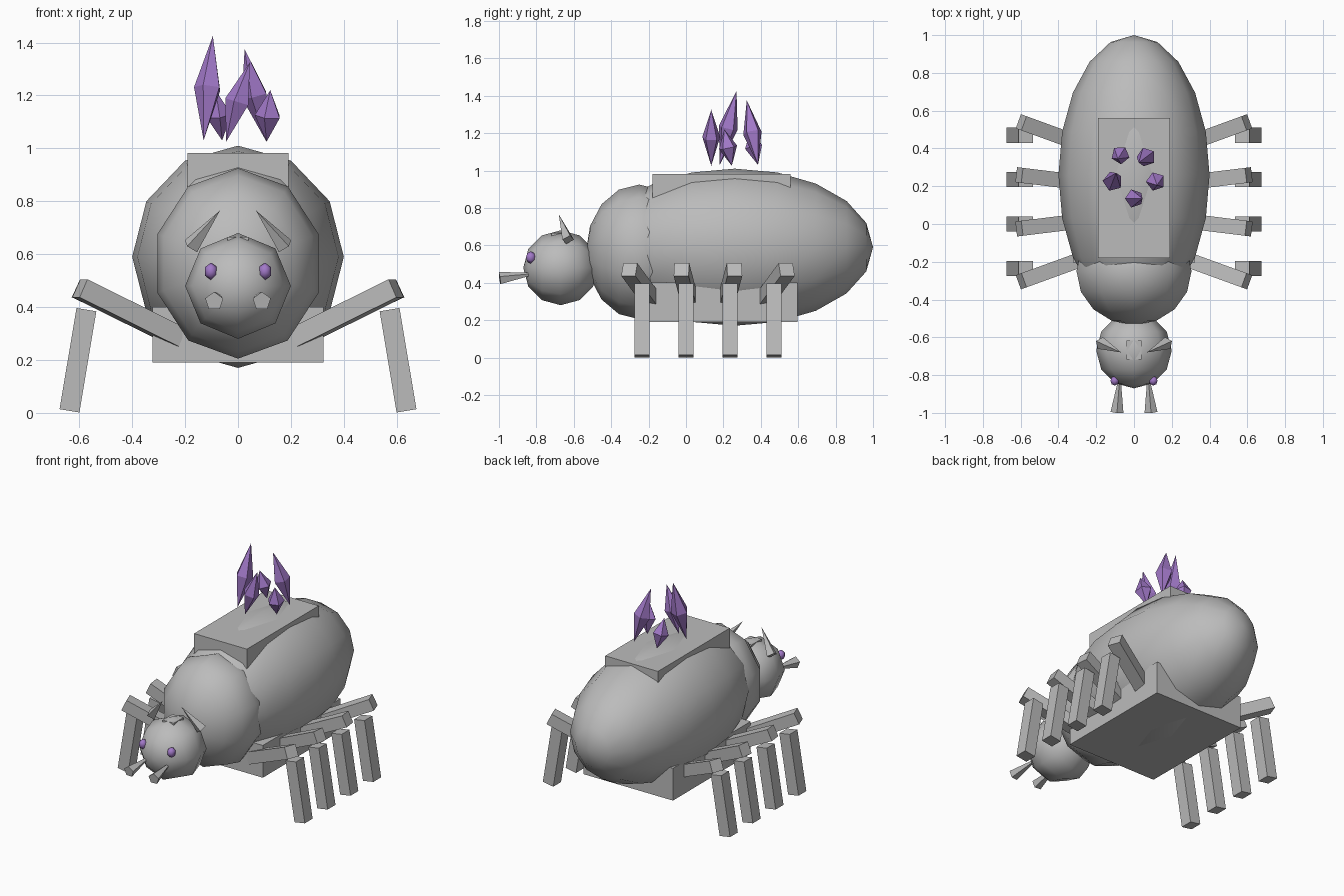
import bpy, bmesh, math
from mathutils import Vector, Matrix, Euler

if "Cube" in bpy.data.objects:
    bpy.data.objects.remove(bpy.data.objects["Cube"])


def material(name, rgb):
    m = bpy.data.materials.new(name)
    m.diffuse_color = (*rgb, 1)
    m.use_nodes = True
    m.node_tree.nodes["Principled BSDF"].inputs["Base Color"].default_value = m.diffuse_color
    return m


GREY = material("stone grey", (0.5, 0.5, 0.5))
PURPLE = material("crystal purple", (0.36, 0.19, 0.58))


def finish(name, bm, mat, smooth=False):
    bmesh.ops.recalc_face_normals(bm, faces=bm.faces)
    me = bpy.data.meshes.new(name)
    for f in bm.faces:
        f.smooth = smooth
    bm.to_mesh(me)
    bm.free()
    me.materials.append(mat)
    ob = bpy.data.objects.new(name, me)
    bpy.context.collection.objects.link(ob)
    return ob


def box(name, centre, size, rot=(0, 0, 0)):
    bm = bmesh.new()
    mat = (Matrix.Translation(centre) @ Euler(rot).to_matrix().to_4x4()
           @ Matrix.Diagonal((*size, 1)))
    bmesh.ops.create_cube(bm, size=1, matrix=mat)
    return finish(name, bm, GREY)


def spindle(name, stations, segs, matrix, mat, smooth=False):
    """Turned solid: stations are (height, radius); radius 0 makes a pole."""
    bm = bmesh.new()
    loops = []
    for h, r in stations:
        n = segs if r > 0 else 1
        loops.append([bm.verts.new(matrix @ Vector((
            r * math.sin(2 * math.pi * i / segs),
            r * math.cos(2 * math.pi * i / segs), h))) for i in range(n)])
    for a, b in zip(loops, loops[1:]):
        for i in range(segs):
            j = (i + 1) % segs
            quad = [a[i % len(a)], a[j % len(a)], b[j % len(b)], b[i % len(b)]]
            bm.faces.new(list(dict.fromkeys(quad)))
    for end in (loops[0], loops[-1]):
        if len(end) > 1:
            bm.faces.new(end)
    return finish(name, bm, mat, smooth)


def ellipsoid(name, centre, radii, segs, rings, mat=GREY):
    # poles lie along y, first vertex of each ring points up
    rx, ry, rz = radii
    frame = Matrix(((rx, 0, 0, centre[0]), (0, 0, -ry, centre[1]),
                    (0, rz, 0, centre[2]), (0, 0, 0, 1)))
    st = [(-math.cos(math.pi * k / rings),
           math.sin(math.pi * k / rings) if 0 < k < rings else 0)
          for k in range(rings + 1)]
    return spindle(name, st, segs, frame, mat, True)


def between(p, q):
    d = Vector(q) - Vector(p)
    return Matrix.Translation(p) @ d.to_track_quat('Z', 'Y').to_matrix().to_4x4(), d.length


def cone(name, base, tip, r, segs):
    frame, length = between(base, tip)
    spindle(name, [(0, r), (length, 0)], segs, frame, GREY)


# Body
ellipsoid("abdomen", (0, 0.26, 0.59), (0.4, 0.74, 0.42), 12, 10)
ellipsoid("thorax", (0, -0.25, 0.565), (0.32, 0.285, 0.36), 10, 8)
ellipsoid("head", (0, -0.67, 0.48), (0.2, 0.2, 0.2), 8, 6)
box("head_crest", (0, -0.668, 0.63), (0.08, 0.1, 0.07))
box("back_plate", (0, 0.19, 0.905), (0.38, 0.74, 0.155))
box("belly_plate", (0, 0.195, 0.295), (0.645, 0.8, 0.21))

# Paired head parts and legs
for s, side in ((-1, "left"), (1, "right")):
    ellipsoid(f"{side}_eye", (s * 0.102, -0.83, 0.535), (0.026, 0.026, 0.033), 6, 4, PURPLE)
    cone(f"{side}_mandible", (s * 0.09, -0.996, 0.422), (s * 0.073, -0.78, 0.452), 0.036, 5)
    cone(f"{side}_horn", (s * 0.178, -0.63, 0.63), (s * 0.068, -0.68, 0.765), 0.034, 4)
    for i, (y, yaw) in enumerate(((-0.235, -20), (0, -7), (0.235, 7), (0.47, 20))):
        box(f"{side}_upper_leg_{i + 1}", (s * 0.41, y, 0.378), (0.44, 0.08, 0.075),
            (0, -s * math.radians(25), s * math.radians(yaw)))
        box(f"{side}_lower_leg_{i + 1}", (s * 0.605, y, 0.199), (0.076, 0.08, 0.388),
            (0, -s * math.radians(9.5), 0))

# Crystals floating over the back: foot, tip, waist radius
crystals = [
    ((-0.13, 0.18, 1.03), (-0.095, 0.27, 1.425), 0.054),
    ((-0.045, 0.135, 1.025), (0.045, 0.135, 1.325), 0.05),
    ((0.108, 0.245, 1.025), (0.122, 0.205, 1.22), 0.052),
    ((0.105, 0.385, 1.03), (0.025, 0.325, 1.375), 0.052),
    ((-0.06, 0.385, 1.03), (-0.085, 0.345, 1.22), 0.05),
]
for i, (foot, tip, r) in enumerate(crystals):
    frame, length = between(foot, tip)
    spindle(f"crystal_{i + 1}", [(0, 0), (length * 0.5, r), (length, 0)], 5, frame, PURPLE)
